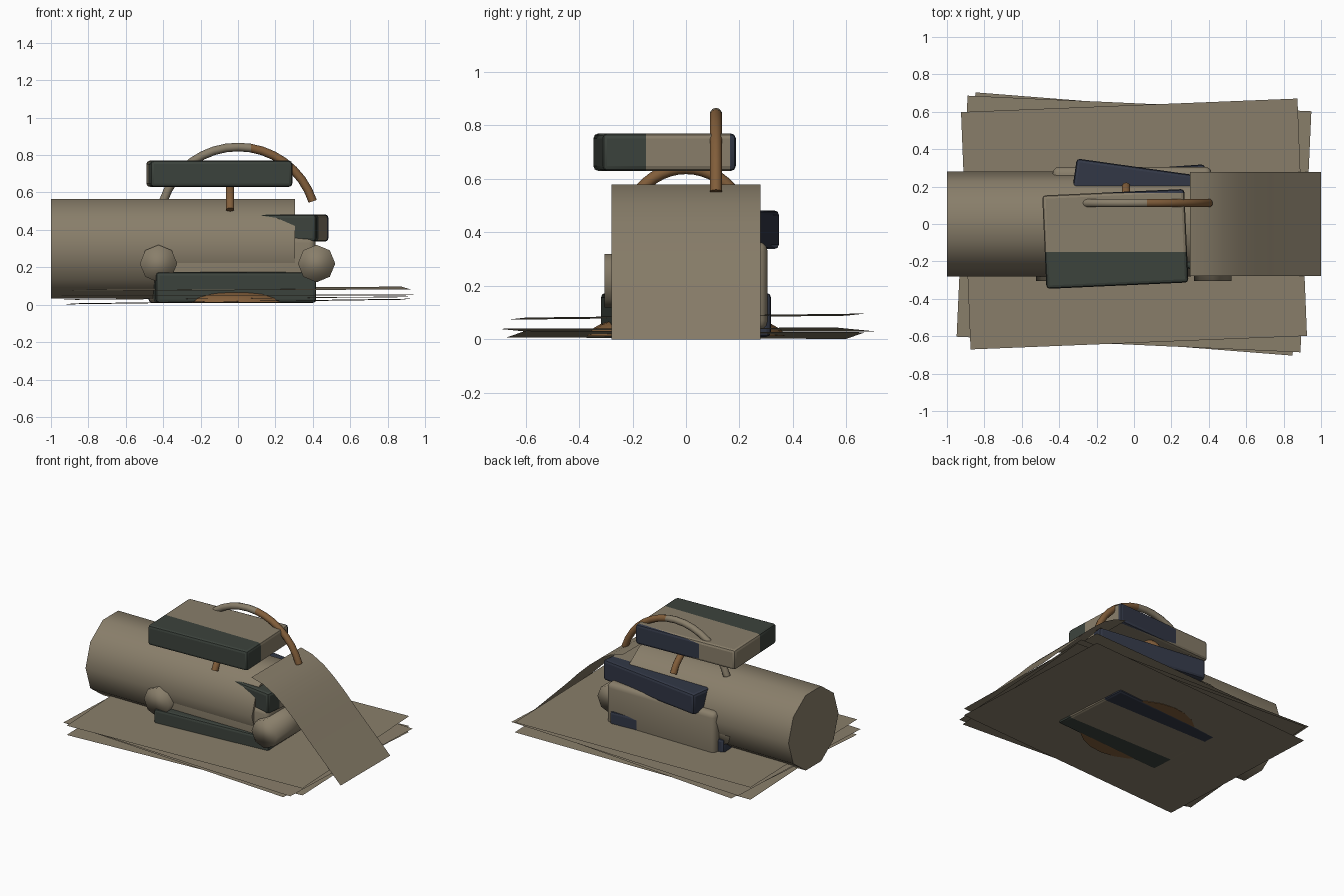
import bpy, bmesh, math
from mathutils import Matrix, Vector

cube = bpy.data.objects.get("Cube")
if cube:
    bpy.data.objects.remove(cube, do_unlink=True)


def material(name, rgb):
    m = bpy.data.materials.new(name)
    m.use_nodes = True
    m.diffuse_color = (*rgb, 1)
    bsdf = m.node_tree.nodes["Principled BSDF"]
    bsdf.inputs["Base Color"].default_value = (*rgb, 1)
    bsdf.inputs["Roughness"].default_value = 0.8
    return m


TAN = material("parchment_tan", (0.25, 0.21, 0.145))
GREEN = material("dark_green", (0.045, 0.056, 0.046))
NAVY = material("dark_navy", (0.032, 0.039, 0.062))
BROWN = material("leather_brown", (0.22, 0.11, 0.042))


def finish(name, bm, mats, angle=40, rule=None):
    """Turn a bmesh into an object, colouring its faces by a rule."""
    bm.normal_update()
    for f in bm.faces:
        f.material_index = rule(f) if rule else 0
    me = bpy.data.meshes.new(name)
    bm.to_mesh(me)
    bm.free()
    ob = bpy.data.objects.new(name, me)
    bpy.context.collection.objects.link(ob)
    for m in mats:
        me.materials.append(m)
    if angle:
        bpy.ops.object.select_all(action="DESELECT")
        ob.select_set(True)
        bpy.context.view_layer.objects.active = ob
        bpy.ops.object.shade_smooth_by_angle(angle=math.radians(angle))
    return ob


def split(bm, co, normal):
    geom = bm.verts[:] + bm.edges[:] + bm.faces[:]
    bmesh.ops.bisect_plane(bm, geom=geom, plane_co=co, plane_no=normal)


def rounded_box(size, centre, turn, bevel, segments):
    bm = bmesh.new()
    bmesh.ops.create_cube(bm, size=1, matrix=Matrix.Diagonal((*size, 1)))
    bmesh.ops.bevel(bm, geom=bm.edges[:], offset=bevel, segments=segments,
                    profile=0.5, affect="EDGES")
    bm.transform(Matrix.Translation(centre) @ Matrix.Rotation(math.radians(turn), 4, "Z"))
    return bm


# Books: green front band, navy back band, tan between
def book(name, size, centre, turn):
    bm = rounded_box(size, centre, turn, 0.018, 2)
    split(bm, (0, -0.15, 0), (0, 1, 0))
    split(bm, (0, 0.165, 0), (0, 1, 0))

    def band(f):
        y = f.calc_center_median().y
        return 1 if y < -0.15 else 2 if y > 0.165 else 0
    finish(name, bm, [TAN, GREEN, NAVY], 20, band)


book("bottom_book", (0.86, 0.58, 0.165), (-0.03, 0, 0.092), 4)
book("middle_book", (0.80, 0.50, 0.145), (0.055, 0.047, 0.41), -8)
book("top_book", (0.76, 0.50, 0.14), (-0.1, -0.08, 0.70), 2.6)

# Parcel behind the roll
finish("parcel", rounded_box((0.85, 0.56, 0.33), (-0.01, 0.025, 0.2), 0, 0.035, 3), [TAN])


# Rolls
def roll(name, sides, radius, start, end, angle, turn=0):
    start, end = Vector(start), Vector(end)
    axis = end - start
    bm = bmesh.new()
    bmesh.ops.create_cone(bm, cap_ends=True, segments=sides, radius1=radius,
                          radius2=radius, depth=axis.length)
    bm.transform(Matrix.Translation((start + end) / 2)
                 @ axis.to_track_quat("Z", "Y").to_matrix().to_4x4()
                 @ Matrix.Rotation(math.radians(turn), 4, "Z"))
    finish(name, bm, [TAN], angle)


roll("large_roll", 10, 0.28, (-1, 0, 0.30), (0.305, 0, 0.30), 40, 90)
for side, x in (("right", -0.425), ("left", 0.42)):
    roll(side + "_rod", 8, 0.1, (x, -0.305, 0.22), (x, 0.25, 0.22), 100)

# Unrolled sheet curving down from the large roll
bm = bmesh.new()
path = [(0.30, 0.58), (0.39, 0.555), (0.48, 0.505), (0.56, 0.44), (0.645, 0.36),
        (0.73, 0.27), (0.82, 0.18), (0.91, 0.09), (1.0, 0.0)]
rows = [[bm.verts.new((x, y, z)) for y in (-0.278, 0.278)] for x, z in path]
for a, b in zip(rows, rows[1:]):
    bm.faces.new((a[0], b[0], b[1], a[1]))
finish("curved_sheet", bm, [TAN], 60)


# Loose flat sheets: size, height, turn, slope along x, slope along y
def sheet(name, w, d, z, turn, slope_x, slope_y):
    bm = bmesh.new()
    bmesh.ops.create_grid(bm, x_segments=1, y_segments=1, size=0.5,
                          matrix=Matrix.Diagonal((w, d, 1, 1)))
    bm.transform(Matrix.Rotation(math.radians(turn), 4, "Z"))
    for v in bm.verts:
        v.co.z = z + slope_x * v.co.x + slope_y * v.co.y
    finish(name, bm, [TAN], 0)


sheet("bottom_sheet", 1.80, 1.27, 0.017, 2.3, 0.014, -0.004)
sheet("lower_sheet", 1.80, 1.27, 0.035, -4.5, 0.008, 0.003)
sheet("upper_sheet", 1.84, 1.29, 0.052, -2.6, 0.0, 0.003)
sheet("top_sheet", 1.80, 1.27, 0.085, 2.3, 0.004, 0.012)

# Shallow dome lying among the sheets
bm = bmesh.new()
bmesh.ops.create_uvsphere(bm, u_segments=24, v_segments=12, radius=1,
                          matrix=Matrix.Diagonal((0.37, 0.37, 0.09, 1)))
cut = bmesh.ops.bisect_plane(bm, geom=bm.verts[:] + bm.edges[:] + bm.faces[:],
                             plane_co=(0, 0, 0), plane_no=(0, 0, 1), clear_inner=True)
bmesh.ops.holes_fill(bm, edges=[e for e in bm.edges if e.is_boundary])
bm.transform(Matrix.Translation((-0.03, 0, 0.012)))
finish("shallow_dome", bm, [BROWN])


# Bent rods: arcs swept with a round section
def arch(name, origin, along, radius, half_angle, thick, mats, rule=None):
    origin, along, up = Vector(origin), Vector(along), Vector((0, 0, 1))
    side = along.cross(up)
    bm = bmesh.new()
    rings, steps, sides = [], 16, 10
    for i in range(steps + 1):
        t = math.radians(half_angle) * (2 * i / steps - 1)
        out = along * math.sin(t) + up * math.cos(t)
        ring = []
        for k in range(sides):
            a = math.tau * k / sides
            ring.append(bm.verts.new(origin + out * (radius + thick * math.cos(a))
                                     + side * thick * math.sin(a)))
        rings.append(ring)
    for a, b in zip(rings, rings[1:]):
        for k in range(sides):
            n = (k + 1) % sides
            bm.faces.new((a[k], a[n], b[n], b[k]))
    bm.faces.new(rings[0])
    bm.faces.new(rings[-1])
    bmesh.ops.recalc_face_normals(bm, faces=bm.faces[:])
    if rule:
        split(bm, (0.07, 0, 0), (1, 0, 0))
    finish(name, bm, mats, 50, rule)


arch("long_arch", (0, 0.112, 0.423), (1, 0, 0), 0.42, 72, 0.023, [TAN, BROWN],
     lambda f: int(f.calc_center_median().x > 0.07))
arch("short_arch", (-0.042, 0, 0.423), (0, 1, 0), 0.218, 67, 0.023, [BROWN])
